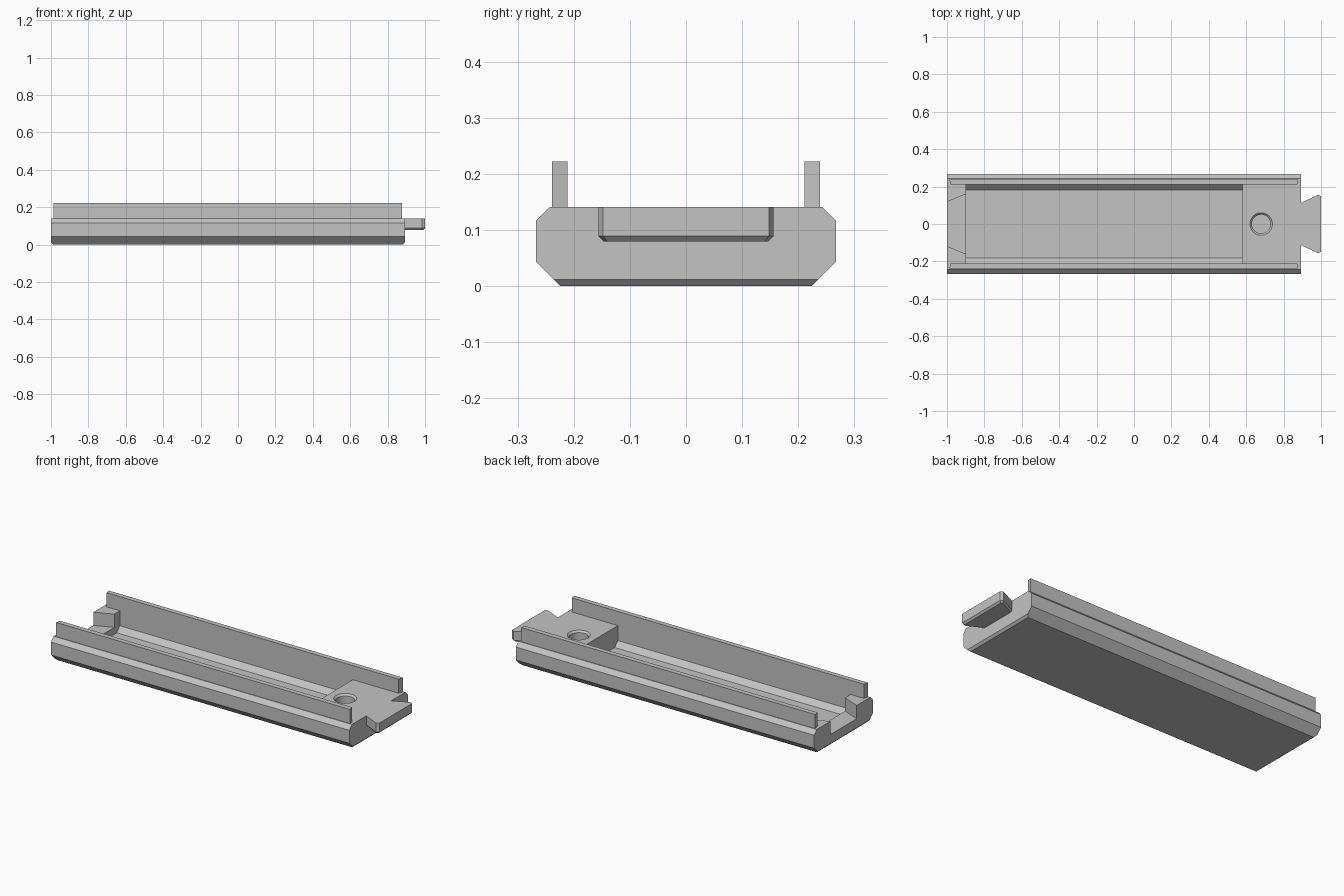
import bpy
import bmesh
import math

cube = bpy.data.objects.get("Cube")
if cube:
    bpy.data.objects.remove(cube, do_unlink=True)

# Single plain material
GREY = (0.55, 0.55, 0.55, 1.0)
grey = bpy.data.materials.new("plain grey")
grey.use_nodes = True
grey.diffuse_color = GREY
grey.node_tree.nodes["Principled BSDF"].inputs["Base Color"].default_value = GREY


def loft(name, sections):
    """Closed solid through a list of matching point loops."""
    bm = bmesh.new()
    rings = [[bm.verts.new(p) for p in sec] for sec in sections]
    n = len(rings[0])
    for a, b in zip(rings, rings[1:]):
        for i in range(n):
            j = (i + 1) % n
            bm.faces.new((a[i], a[j], b[j], b[i]))
    bm.faces.new(rings[0])
    bm.faces.new(rings[-1])
    bmesh.ops.recalc_face_normals(bm, faces=bm.faces)
    mesh = bpy.data.meshes.new(name)
    bm.to_mesh(mesh)
    bm.free()
    mesh.materials.append(grey)
    obj = bpy.data.objects.new(name, mesh)
    bpy.context.collection.objects.link(obj)
    return obj


def mirrored(half):
    """Complete a half outline (first value any axis, second y) across y = 0."""
    return half + [(-p[0], p[1]) for p in reversed(half)]


def along_x(half, x):
    return [(x, y, z) for y, z in mirrored(half)]


def plan(half, z):
    return [(x, y, z) for y, x in mirrored(half)]


def circle(x, r, z, n=48):
    return [(x + r * math.cos(2 * math.pi * i / n),
             r * math.sin(2 * math.pi * i / n), z) for i in range(n)]


def cut(target, cutter):
    cutter.hide_render = True
    mod = target.modifiers.new("cut", 'BOOLEAN')
    mod.operation = 'DIFFERENCE'
    mod.solver = 'EXACT'
    mod.object = cutter
    bpy.context.view_layer.objects.active = target
    bpy.ops.object.modifier_apply(modifier=mod.name)
    bpy.data.objects.remove(cutter, do_unlink=True)


LEFT, RIGHT, TOP = -1.0, 0.893, 0.141
BEVEL = 0.012

# Body: eight-sided bar with its bottom end edges bevelled
upper = [(0.267, 0.043), (0.267, 0.117), (0.243, TOP)]
full = [(0.224, 0.0)] + upper
trimmed = [(0.224 + BEVEL, BEVEL)] + upper
body = loft("body", [along_x(trimmed, LEFT), along_x(full, LEFT + BEVEL),
                     along_x(full, RIGHT - BEVEL), along_x(trimmed, RIGHT)])

# Long tray with sloped lower sides
tray = [(0.182, 0.026), (0.211, 0.055), (0.211, 0.2)]
cut(body, loft("tray_cutter", [along_x(tray, -0.897), along_x(tray, 0.58)]))

# Dovetail socket opening into the tray
socket = [(0.11, -1.02), (0.168, -0.88)]
cut(body, loft("socket_cutter", [plan(socket, 0.065), plan(socket, 0.2)]))

# Blind round hole with a countersunk rim
cut(body, loft("hole_cutter", [circle(0.68, 0.05, 0.08), circle(0.68, 0.05, TOP - 0.01),
                               circle(0.68, 0.07, TOP + 0.01)]))

# Dovetail tab with bevelled tip corners and underside
tab = [(0.113, RIGHT), (0.156, 0.984), (0.148, 1.0)]
tab_low = [(0.103, RIGHT), (0.146, 0.98), (0.14, 0.99)]
loft("dovetail_tab", [plan(tab_low, 0.079), plan(tab, 0.089), plan(tab, TOP)])

# Side rails with slanted ends
for side, name in ((1, "left_rail"), (-1, "right_rail")):
    outline = [(-0.987, 0.239), (0.878, 0.239), (0.872, 0.211), (-0.981, 0.211)]
    loft(name, [[(x, side * y, z) for x, y in outline] for z in (TOP, 0.222)])

# Smooth only the round hole
bpy.ops.object.select_all(action='DESELECT')
body.select_set(True)
bpy.context.view_layer.objects.active = body
bpy.ops.object.shade_smooth_by_angle(angle=math.radians(20))
